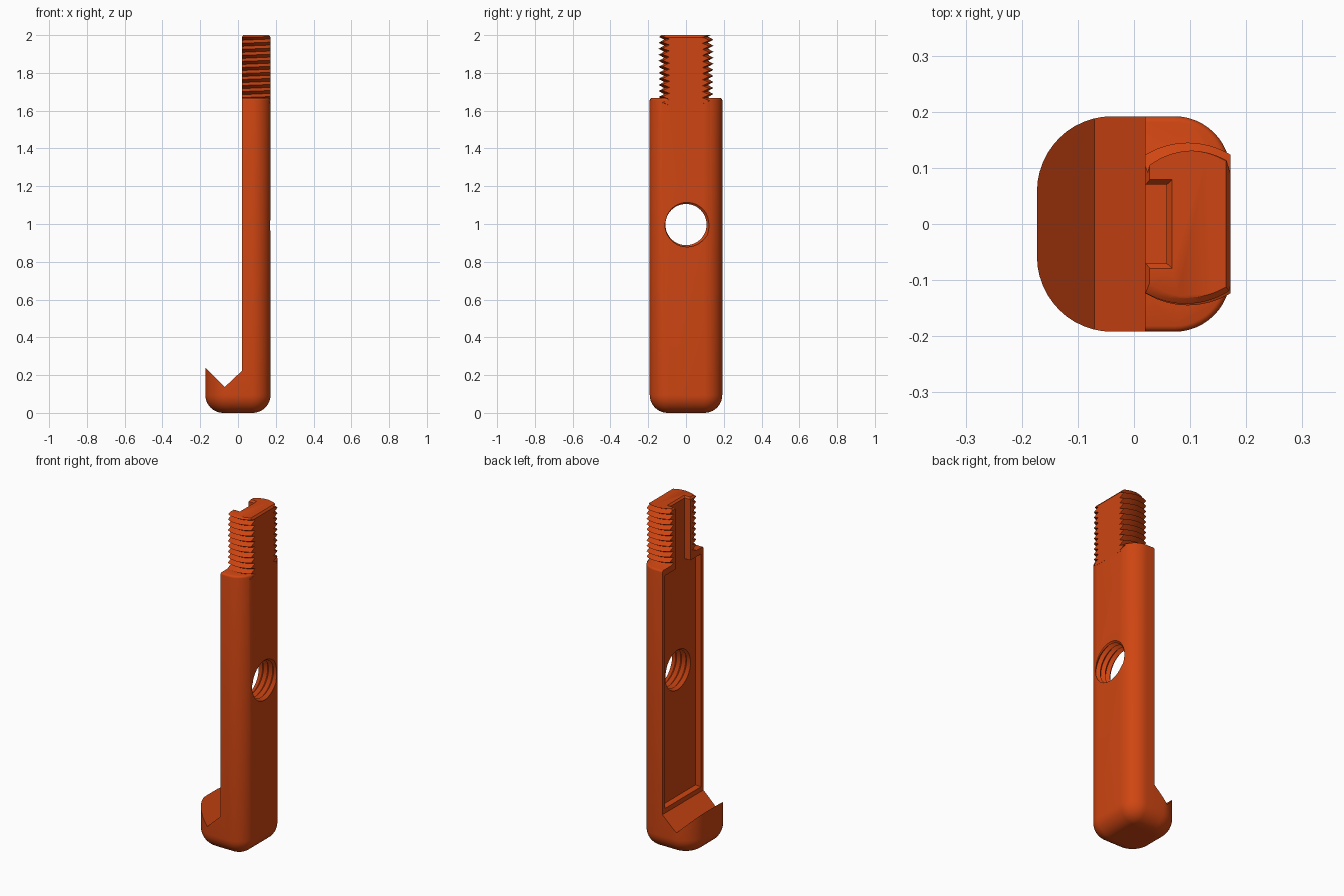
import bpy, bmesh, math
from math import sin, cos, pi

cube = bpy.data.objects.get("Cube")
if cube:
    bpy.data.objects.remove(cube, do_unlink=True)

orange = bpy.data.materials.new("burnt orange")
orange.use_nodes = True
COLOUR = (0.62, 0.06, 0.006, 1)
orange.diffuse_color = COLOUR
orange.node_tree.nodes["Principled BSDF"].inputs["Base Color"].default_value = COLOUR

LEFT, RIGHT, SIDE = -0.173, 0.172, 0.192   # overall plan limits
FACE = 0.02                                # plane of the channelled face
FLOOR = 0.058                              # channel floor
SHOULDER, TOP = 1.667, 2.0
STUD_X = 0.096                             # axis of the threaded stud


def finish(bm, name):
    bmesh.ops.recalc_face_normals(bm, faces=bm.faces)
    mesh = bpy.data.meshes.new(name)
    bm.to_mesh(mesh)
    bm.free()
    mesh.materials.append(orange)
    obj = bpy.data.objects.new(name, mesh)
    bpy.context.collection.objects.link(obj)
    return obj


def loft(name, rings):
    """Closed solid through rings of equal point count."""
    bm = bmesh.new()
    rows = [[bm.verts.new(p) for p in ring] for ring in rings]
    n = len(rows[0])
    for a, b in zip(rows, rows[1:]):
        for j in range(n):
            k = (j + 1) % n
            bm.faces.new((a[j], a[k], b[k], b[j]))
    bm.faces.new(rows[0][::-1])
    bm.faces.new(rows[-1])
    return finish(bm, name)


def rect(x0, x1, y, z):
    return [(x0, -y, z), (x1, -y, z), (x1, y, z), (x0, y, z)]


def plan(inset, z, steps=12):
    """Rounded plan outline, larger corners on the hook side."""
    pts = []
    for q, (sx, sy, rad) in enumerate([(1, 1, 0.1), (-1, 1, 0.134),
                                       (-1, -1, 0.134), (1, -1, 0.1)]):
        cx = RIGHT - rad if sx > 0 else LEFT + rad
        cy = sy * (SIDE - rad)
        for i in range(steps + 1):
            a = (q + i / steps) * pi / 2
            r = rad - inset
            pts.append((cx + r * cos(a), cy + r * sin(a), z))
    return pts


def stud_outline(inset, z, steps=16):
    """Circle with two flats."""
    r, half = 0.145 - inset, RIGHT + 0.0004 - STUD_X - inset * 0.6
    limit = math.asin(half / r)
    pts = []
    for side in (1, -1):
        for i in range(steps + 1):
            a = side * limit * (1 - 2 * i / steps)
            pts.append((STUD_X + r * sin(a), side * r * cos(a), z))
    return pts


def screw(name, crest, root, pitch, start, turns, cols=48):
    """Solid helical thread along z."""
    bm = bmesh.new()
    rows, v = turns * 2, {}
    for i in range(rows + 3):
        for j in range(cols if i <= rows else 1):
            r = root if i % 2 else crest
            a = 2 * pi * j / cols
            v[i, j] = bm.verts.new((r * cos(a), r * sin(a),
                                    start + pitch * (i / 2 + j / cols)))

    def at(i, j):
        return v[i + 2, 0] if j == cols else v[i, j]

    for i in range(rows):
        for j in range(cols):
            bm.faces.new((at(i, j), at(i, j + 1), at(i + 1, j + 1), at(i + 1, j)))
    for i in (0, rows):
        rim = [v[i, j] for j in range(cols)] + [v[i + 2, 0], v[i + 1, 0]]
        hub = bm.verts.new((0, 0, start + pitch * (i + 1) / 2))
        for k, vert in enumerate(rim):
            bm.faces.new((vert, rim[(k + 1) % len(rim)], hub))
    return finish(bm, name)


def combine(target, tool, operation):
    tool.hide_render = True
    mod = target.modifiers.new("boolean", 'BOOLEAN')
    mod.operation, mod.object, mod.solver = operation, tool, 'EXACT'
    bpy.context.view_layer.update()
    bpy.context.view_layer.objects.active = target
    bpy.ops.object.modifier_apply(modifier=mod.name)
    bpy.data.objects.remove(tool, do_unlink=True)


# Body block with a large fillet at the foot and a small one at the shoulder
FILLET, EDGE = 0.095, 0.012
quarter = [i / 10 * pi / 2 for i in range(11)]
rings = [plan(FILLET * (1 - sin(a)), FILLET * (1 - cos(a))) for a in quarter]
rings += [plan(EDGE * (1 - cos(a)), SHOULDER - EDGE * (1 - sin(a)))
          for a in quarter[::3]]
body = loft("hook_bar", rings)

# Threaded stud, trimmed by two flats and a chamfered end
stud = screw("threaded_stud", 0.145, 0.116, 0.032, 1.52, 17)
stud.location.x = STUD_X
trim = loft("stud_trim", [stud_outline(0, 1.63), stud_outline(0, TOP - 0.012),
                          stud_outline(0.014, TOP)])
combine(stud, trim, 'INTERSECT')
combine(body, stud, 'UNION')

# V notch behind the hook lip and the flat face above it
notch = [(-0.4, 0.467), (-0.07, 0.137), (FACE, 0.222), (FACE, 2.5), (-0.4, 2.5)]
combine(body, loft("notch_cutter", [[(x, y, z) for x, z in notch]
                                    for y in (-0.5, 0.5)]), 'DIFFERENCE')

# Wide channel in the bar, narrow slot through the stud
combine(body, loft("channel_cutter", [rect(-0.1, FLOOR, 0.17, 0.25),
                                      rect(-0.1, FLOOR, 0.17, 1.63)]), 'DIFFERENCE')
combine(body, loft("slot_cutter", [rect(-0.1, FLOOR + 0.0002, 0.07, 1.6),
                                   rect(-0.1, FLOOR + 0.0002, 0.07, TOP - 0.01),
                                   rect(-0.1, FLOOR + 0.02, 0.088, TOP + 0.01)]),
        'DIFFERENCE')

# Threaded cross hole
tap = screw("hole_cutter", 0.126, 0.109, 0.033, -0.1, 12)
tap.rotation_euler.y = pi / 2
tap.location.z = 0.997
combine(body, tap, 'DIFFERENCE')

bpy.ops.object.select_all(action='DESELECT')
body.select_set(True)
bpy.context.view_layer.objects.active = body
bpy.ops.object.shade_smooth_by_angle(angle=math.radians(30))
